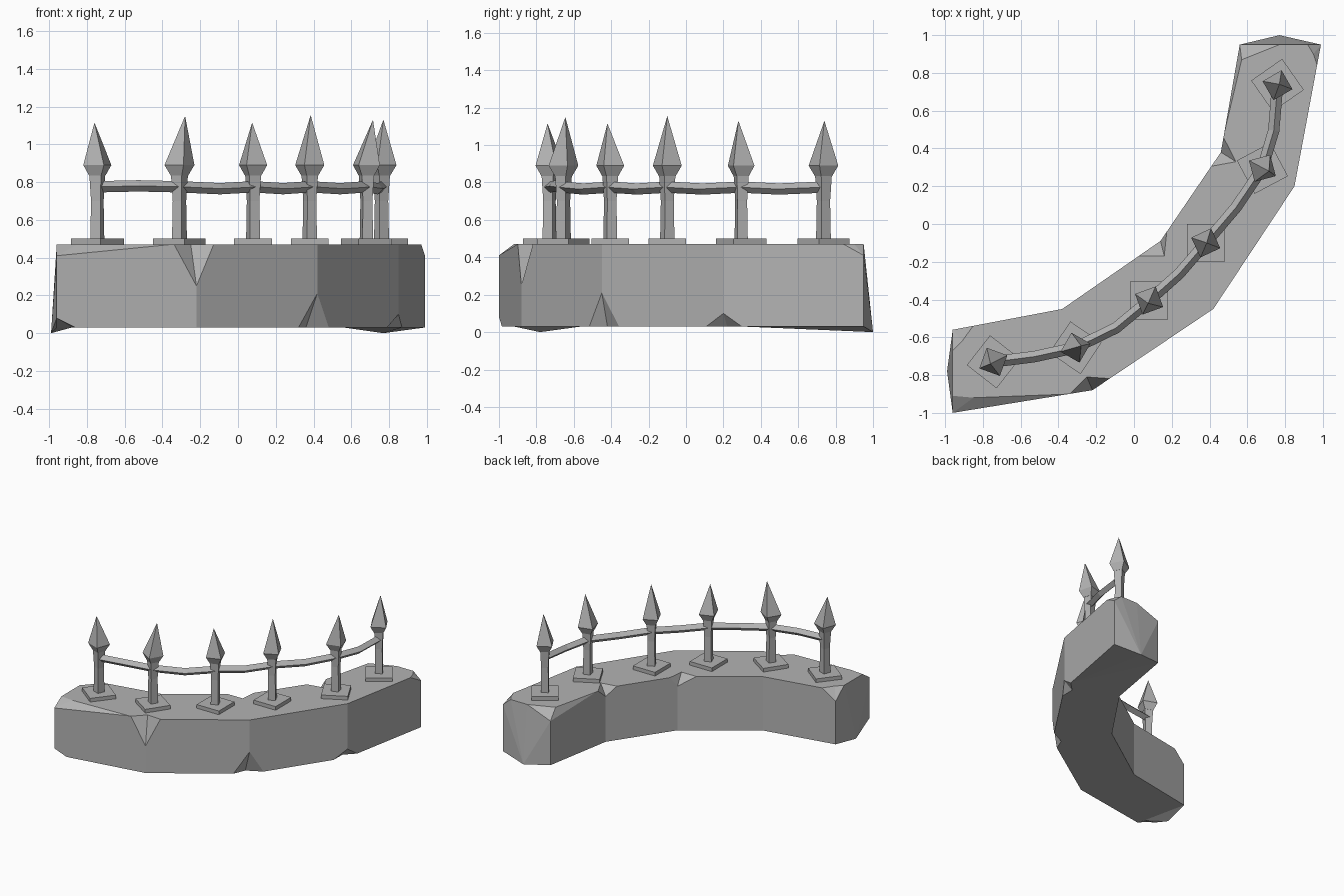
import bpy, bmesh, math
from mathutils import Vector, Matrix

cube = bpy.data.objects.get("Cube")
if cube:
    bpy.data.objects.remove(cube)

stone = bpy.data.materials.new("grey stone")
stone.use_nodes = True
stone.diffuse_color = (0.45, 0.45, 0.45, 1)
stone.node_tree.nodes["Principled BSDF"].inputs["Base Color"].default_value = (0.45, 0.45, 0.45, 1)


def finish(name, bm):
    bmesh.ops.recalc_face_normals(bm, faces=bm.faces)
    mesh = bpy.data.meshes.new(name)
    bm.to_mesh(mesh)
    bm.free()
    mesh.materials.append(stone)
    obj = bpy.data.objects.new(name, mesh)
    bpy.context.collection.objects.link(obj)
    return obj


# Rock base: counterclockwise corners, each with an optional chip
# chip = (distance before, distance after, depth along the edge, inner x, inner y)
TOP, BOTTOM = 0.47, 0.03
corners = [(-0.96, -1.0), (-0.22, -0.88), (0.42, -0.45), (0.85, 0.2), (0.99, 0.95),
           (0.56, 0.95), (0.46, 0.38), (0.14, -0.09), (-0.38, -0.45), (-0.96, -0.56)]
top_chips = {0: (0.09, 0.62, 0.06, -0.85, -0.92),
             1: (0.12, 0.11, 0.22, -0.25, -0.81),
             4: (0.11, 0.07, 0.06, 0.95, 0.90),
             5: (0.21, 0.48, 0.08, 0.57, 0.87),
             6: (0.08, 0.09, 0.07, 0.54, 0.33),
             7: (0.06, 0.14, 0.08, 0.16, -0.17),
             9: (0.11, 0.11, 0.09, -0.91, -0.62)}
bottom_chips = {0: (0.10, 0.10, 0.05, -0.88, -0.92),
                2: (0.12, 0.11, 0.18, 0.36, -0.42),
                3: (0.11, 0.10, 0.07, 0.79, 0.22)}
# Low points in the middle of each end wall, keyed by wall index
end_lows = {4: (0.77, 1.0, 0), 9: (-0.99, -0.78, 0)}

bm = bmesh.new()
count = len(corners)


def chipped(i, z, chip, direction):
    """Return (before, edge point, after, rim vertices) for one corner."""
    here = Vector((*corners[i], z))
    if not chip:
        v = bm.verts.new(here)
        return v, v, v, [v]
    before, after, depth, ix, iy = chip
    prev = Vector((*corners[i - 1], z))
    nxt = Vector((*corners[(i + 1) % count], z))
    a = bm.verts.new(here + (prev - here).normalized() * before)
    b = bm.verts.new(here + (nxt - here).normalized() * after)
    apex = bm.verts.new(here + Vector((0, 0, depth * direction)))
    inner = bm.verts.new((ix, iy, z))
    bm.faces.new((a, inner, apex))
    bm.faces.new((inner, b, apex))
    return a, apex, b, [a, inner, b]


tops = [chipped(i, TOP, top_chips.get(i), -1) for i in range(count)]
bottoms = [chipped(i, BOTTOM, bottom_chips.get(i), 1) for i in range(count)]
bottom_rim = []
for i in range(count):
    j = (i + 1) % count
    bottom_rim += bottoms[i][3]
    path = [bottoms[j][0], bottoms[j][1], tops[j][1], tops[j][0],
            tops[i][2], tops[i][1], bottoms[i][1], bottoms[i][2]]
    path = list(dict.fromkeys(path))
    if i in end_lows:
        low = bm.verts.new(end_lows[i])
        bottom_rim.append(low)
        for p, q in zip(path, path[1:]):
            bm.faces.new((low, p, q))
    else:
        bm.faces.new(path)
bm.faces.new([v for t in tops for v in t[3]])
bm.faces.new(bottom_rim)
bmesh.ops.triangulate(bm, faces=[f for f in bm.faces if len(f.verts) > 4])
finish("rock_base", bm)


def stack(name, rings, spin, x, y, lean=(0, 0)):
    """Square sections (half width, z) joined upward; the lean moves the last one."""
    bm = bmesh.new()
    loops = []
    for k, (half, z) in enumerate(rings):
        dx, dy = lean if k == len(rings) - 1 else (0, 0)
        loop = []
        for q in range(4):
            angle = spin + math.radians(45 + 90 * q)
            r = half * math.sqrt(2)
            loop.append(bm.verts.new((x + dx + r * math.cos(angle),
                                      y + dy + r * math.sin(angle), z)))
        if loops:
            for q in range(4):
                n = (q + 1) % 4
                bm.faces.new((loops[-1][q], loops[-1][n], loop[n], loop[q]))
        loops.append(loop)
    bm.faces.new(loops[0])
    bm.faces.new(loops[-1])
    bmesh.ops.remove_doubles(bm, verts=bm.verts, dist=0.0005)
    finish(name, bm)


# Fence posts: x, y, plate angle, spike angle, tip height, tip lean
posts = [(-0.745, -0.73, -38, -20, 1.115, (-0.015, -0.01)),
         (-0.31, -0.655, -34, -30, 1.15, (0.03, 0.01)),
         (0.08, -0.405, 0, 20, 1.115, (-0.005, -0.015)),
         (0.38, -0.1, 0, 25, 1.155, (0.005, 0)),
         (0.68, 0.295, 28, 15, 1.13, (0.035, -0.015)),
         (0.76, 0.735, 35, 30, 1.13, (0.01, 0.005))]
for n, (x, y, plate, spike, tip, lean) in enumerate(posts, 1):
    stack(f"foot_plate_{n}", [(0.1, 0.46), (0.1, 0.5)], math.radians(plate), x, y)
    turn = math.radians(spike)
    stack(f"post_{n}", [(0.029, 0.49), (0.026, 0.7), (0.034, 0.86)], turn, x, y)
    stack(f"spike_{n}", [(0.034, 0.835), (0.058, 0.89), (0.0001, tip)], turn, x, y, lean)

# Rail: four sided bar running through the posts, bent between them
bends = [(0, -0.01), (0.02, -0.02), (0.01, -0.01), (0.01, -0.01), (0.02, -0.02)]
path = []
for k, p in enumerate(posts):
    path.append((p[0], p[1], 0.775))
    if k < len(bends):
        q = posts[k + 1]
        path.append(((p[0] + q[0]) / 2 + bends[k][0],
                     (p[1] + q[1]) / 2 + bends[k][1], 0.765 if k else 0.78))
curve = bpy.data.curves.new("rail_path", "CURVE")
curve.dimensions = "3D"
curve.bevel_depth = 0.03
curve.bevel_resolution = 0
curve.use_fill_caps = True
line = curve.splines.new("POLY")
line.points.add(len(path) - 1)
for point, co in zip(line.points, path):
    point.co = (*co, 1)
line.use_smooth = False
curve.materials.append(stone)
rail = bpy.data.objects.new("rail", curve)
bpy.context.collection.objects.link(rail)
